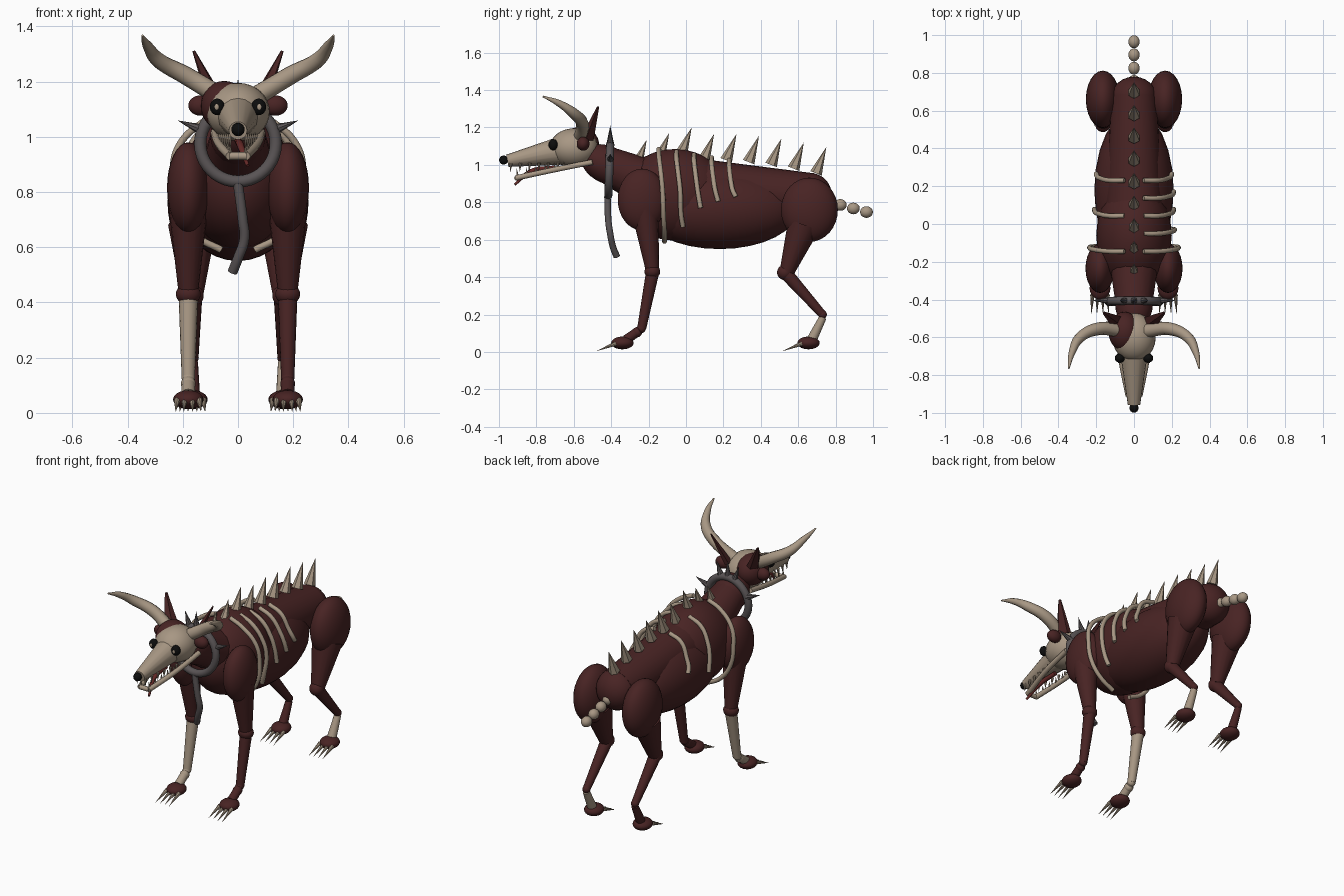
import bpy, math
from mathutils import Vector

cube = bpy.data.objects.get("Cube")
if cube:
    bpy.data.objects.remove(cube, do_unlink=True)


def material(name, r, g, b):
    m = bpy.data.materials.new(name)
    m.use_nodes = True
    m.diffuse_color = (r, g, b, 1)
    node = m.node_tree.nodes["Principled BSDF"]
    node.inputs["Base Color"].default_value = (r, g, b, 1)
    node.inputs["Roughness"].default_value = 0.8
    return m


HIDE = material("dark_hide", 0.065, 0.017, 0.017)
BONE = material("bone", 0.39, 0.31, 0.23)
IRON = material("iron", 0.10, 0.088, 0.09)
BLACK = material("black", 0.004, 0.004, 0.004)
FLESH = material("tongue_red", 0.13, 0.022, 0.02)


def finish(name, mat, smooth=True):
    o = bpy.context.object
    o.name = name
    o.data.materials.clear()
    o.data.materials.append(mat)
    if smooth:
        bpy.ops.object.shade_smooth_by_angle(angle=math.radians(40))
    return o


def ball(name, at, size, mat, rot=(0, 0, 0)):
    bpy.ops.mesh.primitive_uv_sphere_add(segments=24, ring_count=16, location=at, rotation=rot)
    bpy.context.object.scale = size if isinstance(size, tuple) else (size,) * 3
    return finish(name, mat)


def limb(name, a, b, r1, r2, mat, sides=16, smooth=True):
    """Tapered rod from a to b; r2 = 0 makes a spike."""
    a, b = Vector(a), Vector(b)
    d = b - a
    bpy.ops.mesh.primitive_cone_add(vertices=sides, radius1=r1, radius2=r2, depth=d.length,
                                    location=(a + b) / 2,
                                    rotation=d.to_track_quat('Z', 'Y').to_euler())
    return finish(name, mat, smooth)


def tube(name, points, radius, mat, taper=None):
    """Round tube through the points, with an optional radius factor per point."""
    c = bpy.data.curves.new(name, 'CURVE')
    c.dimensions = '3D'
    c.bevel_depth = radius
    c.bevel_resolution = 3
    c.use_fill_caps = True
    s = c.splines.new('BEZIER')
    s.bezier_points.add(len(points) - 1)
    s.resolution_u = 6
    for i, p in enumerate(points):
        bp = s.bezier_points[i]
        bp.co = p
        bp.handle_left_type = bp.handle_right_type = 'AUTO'
        bp.radius = taper[i] if taper else 1
    o = bpy.data.objects.new(name, c)
    bpy.context.collection.objects.link(o)
    bpy.ops.object.select_all(action='DESELECT')
    o.select_set(True)
    bpy.context.view_layer.objects.active = o
    bpy.ops.object.convert(target='MESH')
    return finish(name, mat)


# Torso
ball("chest", (0, -0.06, 0.84), (0.2, 0.29, 0.245), HIDE)
ball("belly", (0, 0.18, 0.765), (0.21, 0.42, 0.215), HIDE)
limb("loin", (0, 0.05, 0.88), (0, 0.68, 0.835), 0.155, 0.12, HIDE, 24)
ball("rump", (0, 0.67, 0.835), (0.12, 0.11, 0.12), HIDE)
ball("neck", (0, -0.42, 1.0), (0.1, 0.15, 0.1), HIDE, (math.radians(-25), 0, 0))
limb("neck_base", (0, -0.44, 1.01), (0, -0.2, 0.9), 0.095, 0.13, HIDE)

# Tail bones
for i in range(4):
    ball("tail_bone", (0, 0.755 + 0.07 * i, 0.805 - 0.019 * i), (0.03, 0.034, 0.031), BONE)

# Spikes along the spine
for i in range(9):
    y = -0.265 + 0.12 * i
    z = (0.995, 1.03, 1.06, 1.025, 1.025, 1.015, 1.0, 0.98, 0.955)[i]
    limb("spine_spike", (0, y, z), (0, y + 0.055, z + 0.14), 0.033, 0, BONE, 6, False)

# Ribs: five on the left, three on the right
for i in range(5):
    y = -0.145 + 0.094 * i
    low = (0.59, 0.67, 0.78, 0.815, 0.84)[i]
    wide = (0.235, 0.215, 0.205, 0.205, 0.195)[i]
    top = 1.085 - 0.015 * i
    for side in (1, -1):
        if side < 0 and i % 2:
            continue
        path = [(0.05, y, top), (0.13, y, top - 0.035), (wide - 0.02, y + 0.01, top - 0.12),
                (wide, y + 0.02, max(low, 0.86))]
        if i < 2:
            path += [(wide - 0.02, y + 0.025, 0.73)]
        if i == 0:
            path += [(0.15, y + 0.03, 0.64), (0.06, y + 0.03, low)]
        elif i == 1:
            path += [(wide - 0.04, y + 0.035, low)]
        else:
            path += [(wide + 0.005, y + 0.035, low - 0.01)]
        tube("rib", [(side * px, py, pz) for px, py, pz in path], 0.013, BONE)


def foot(x, y):
    ball("paw", (x, y, 0.048), (0.055, 0.06, 0.034), HIDE)
    for k in (-0.04, -0.014, 0.014, 0.04):
        limb("claw", (x + k, y - 0.035, 0.045), (x + k * 1.15, y - 0.14, 0.004), 0.012, 0, BONE, 8)


# Legs
for side in (1, -1):
    x = 0.18 * side
    shin = HIDE if side > 0 else BONE
    ball("shoulder", (x, -0.235, 0.815), (0.077, 0.13, 0.165), HIDE)
    limb("upper_foreleg", (x, -0.22, 0.76), (x, -0.18, 0.44), 0.073, 0.036, HIDE)
    ball("elbow", (x, -0.18, 0.43), (0.045, 0.042, 0.038), HIDE)
    limb("lower_foreleg", (x, -0.18, 0.42), (x, -0.237, 0.125), 0.035, 0.024, shin)
    ball("wrist", (x, -0.239, 0.125), 0.024, shin)
    limb("front_pastern", (x, -0.25, 0.115), (x, -0.32, 0.065), 0.024, 0.026, shin)
    ball("front_ankle", (x, -0.262, 0.105), 0.027, shin)
    foot(x, -0.34)

    hx = 0.165 * side
    pastern = BONE if side > 0 else HIDE
    ball("haunch", (hx, 0.66, 0.76), (0.09, 0.152, 0.172), HIDE)
    limb("thigh", (hx, 0.63, 0.68), (hx, 0.54, 0.43), 0.088, 0.04, HIDE)
    ball("knee", (hx, 0.528, 0.425), 0.041, HIDE)
    limb("hind_shin", (hx, 0.53, 0.425), (hx, 0.73, 0.2), 0.036, 0.022, HIDE)
    ball("hock", (hx, 0.73, 0.2), 0.023, HIDE)
    limb("hind_pastern", (hx, 0.732, 0.185), (hx, 0.675, 0.07), 0.02, 0.027, pastern)
    foot(hx, 0.655)

# Skull
ball("skull", (0, -0.6, 1.09), (0.115, 0.13, 0.105), BONE)
limb("snout", (0, -0.62, 1.085), (0, -0.955, 1.022), 0.083, 0.033, BONE)
ball("nose", (0, -0.975, 1.026), 0.024, BLACK)
ball("hide_patch", (-0.05, -0.57, 1.112), (0.085, 0.105, 0.09), HIDE)
tube("tongue", [(0, -0.7, 0.985), (0.01, -0.83, 0.965), (0.035, -0.915, 0.895)], 0.013, FLESH, [1, 1, 0.5])

for side in (1, -1):
    # Eyes and ears
    ball("eye", (side * 0.075, -0.71, 1.108), (0.027, 0.024, 0.03), BLACK)
    ball("pupil", (side * 0.077, -0.733, 1.108), (0.008, 0.004, 0.011), BONE)
    ball("cheek", (side * 0.135, -0.55, 1.113), (0.045, 0.034, 0.037), HIDE)
    ear = limb("ear", (side * 0.085, -0.525, 1.14), (side * 0.16, -0.47, 1.31), 0.045, 0.008, HIDE, 5, False)
    ear.scale = (1, 0.5, 1)
    # Horns
    horn = [(0.07, -0.565, 1.15), (0.19, -0.555, 1.222), (0.285, -0.6, 1.275),
            (0.328, -0.68, 1.33), (0.346, -0.765, 1.366)]
    tube("horn", [(side * px, py, pz) for px, py, pz in horn], 0.036, BONE, [1, 0.95, 0.8, 0.5, 0.12])
    # Jaw bars and teeth
    tube("jaw", [(side * 0.085, -0.5, 1.015), (side * 0.07, -0.7, 0.975), (side * 0.03, -0.91, 0.93)],
         0.015, BONE)
    for i in range(6):
        y = -0.935 + 0.05 * i
        px = side * (0.028 + 0.007 * i)
        limb("upper_tooth", (px, y, 1.01), (px, y - 0.005, 0.96), 0.009, 0, BONE, 8)
        limb("lower_tooth", (px, y + 0.035, 0.935 + 0.01 * i), (px, y + 0.03, 0.98 + 0.008 * i),
             0.008, 0, BONE, 8)
limb("jaw_tip", (-0.03, -0.905, 0.93), (0.03, -0.905, 0.93), 0.014, 0.014, BONE)

# Collar with spikes and a hanging strap
bpy.ops.mesh.primitive_torus_add(major_segments=40, minor_segments=12, major_radius=0.137,
                                 minor_radius=0.022, location=(0, -0.41, 0.975),
                                 rotation=(math.radians(88), 0, 0))
finish("collar", IRON)
for angle in (21, 71, 90, 109, 159):
    c, s = math.cos(math.radians(angle)), math.sin(math.radians(angle))
    limb("collar_spike", (c * 0.14, -0.405, 0.975 + s * 0.14), (c * 0.235, -0.405, 0.975 + s * 0.235),
         0.02, 0, IRON, 8, False)
tube("strap", [(0, -0.42, 0.83), (0.017, -0.415, 0.7), (0.023, -0.405, 0.63),
               (0, -0.39, 0.56), (-0.02, -0.37, 0.51)], 0.018, IRON)
